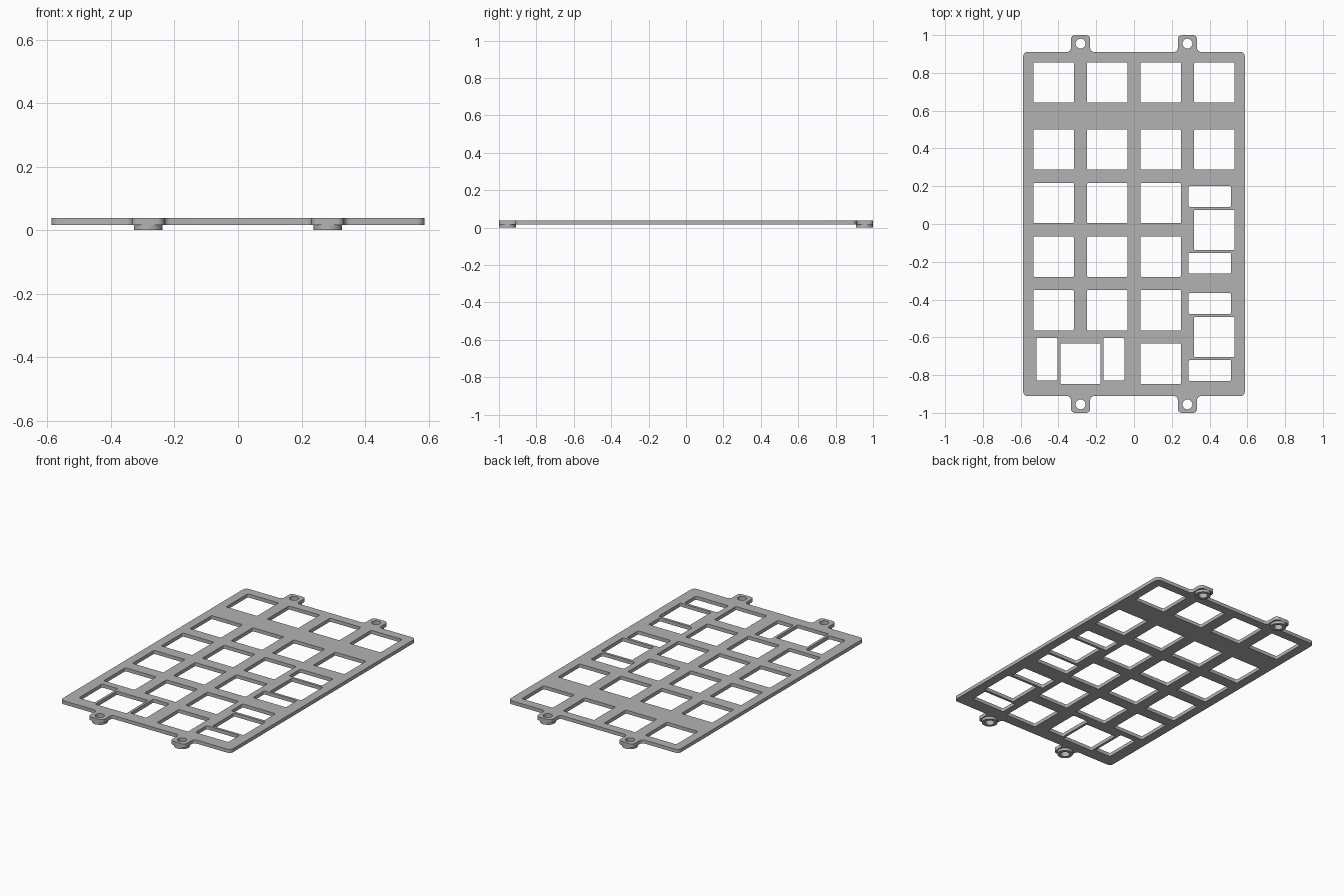
import bpy, bmesh, math
from mathutils import Vector

cube = bpy.data.objects.get("Cube")
if cube:
    bpy.data.objects.remove(cube, do_unlink=True)

grey = bpy.data.materials.new("plate_grey")
grey.use_nodes = True
colour = (0.45, 0.45, 0.45, 1)
grey.diffuse_color = colour
grey.node_tree.nodes["Principled BSDF"].inputs["Base Color"].default_value = colour

Z_PLATE, Z_TOP = 0.016, 0.038
PITCH = 0.2835
TAB_X, TAB_Y = 0.283, 0.955


def fillet(corners, steps=6):
    """Round every right-angled corner given as (x, y, radius)."""
    out = []
    for i, (x, y, r) in enumerate(corners):
        p = Vector((x, y))
        u = (Vector(corners[i - 1][:2]) - p).normalized()
        v = (Vector(corners[(i + 1) % len(corners)][:2]) - p).normalized()
        for k in range(steps + 1):
            t = math.pi / 2 * k / steps
            out.append(p + r * (u * (1 - math.sin(t)) + v * (1 - math.cos(t))))
    return out


def rect(x, y, w, h, r):
    return fillet([(x + sx * w / 2, y + sy * h / 2, r)
                   for sx, sy in ((1, 1), (-1, 1), (-1, -1), (1, -1))], 4)


def circle(x, y, r, n=32):
    return [Vector((x + r * math.cos(2 * math.pi * k / n),
                    y + r * math.sin(2 * math.pi * k / n))) for k in range(n)]


def extrude_loops(name, loops, z0, z1):
    """Fill nested outlines (inner loops are holes) and extrude from z0 to z1."""
    curve = bpy.data.curves.new(name, "CURVE")
    curve.dimensions = "2D"
    curve.fill_mode = "BOTH"
    curve.extrude = (z1 - z0) / 2
    for loop in loops:
        spline = curve.splines.new("POLY")
        spline.points.add(len(loop) - 1)
        for point, co in zip(spline.points, loop):
            point.co = (co.x, co.y, 0, 1)
        spline.use_cyclic_u = True
    temp = bpy.data.objects.new(name + "_outline", curve)
    bpy.context.collection.objects.link(temp)
    bpy.context.view_layer.update()
    mesh = bpy.data.meshes.new_from_object(
        temp.evaluated_get(bpy.context.evaluated_depsgraph_get()))
    bpy.data.objects.remove(temp, do_unlink=True)
    bm = bmesh.new()
    bm.from_mesh(mesh)
    bmesh.ops.remove_doubles(bm, verts=bm.verts, dist=1e-5)
    bmesh.ops.translate(bm, verts=bm.verts, vec=(0, 0, (z0 + z1) / 2))
    bmesh.ops.recalc_face_normals(bm, faces=bm.faces)
    bm.to_mesh(mesh)
    bm.free()
    mesh.materials.clear()
    mesh.materials.append(grey)
    obj = bpy.data.objects.new(name, mesh)
    bpy.context.collection.objects.link(obj)
    bpy.ops.object.select_all(action="DESELECT")
    obj.select_set(True)
    bpy.context.view_layer.objects.active = obj
    bpy.ops.object.shade_smooth_by_angle(angle=math.radians(30))
    return obj


# Plate outline: one quadrant with its screw tab, mirrored to all four
quadrant = [(0.587, 0.911, 0.025), (TAB_X + 0.051, 0.911, 0.02),
            (TAB_X + 0.051, 1, 0.022), (TAB_X - 0.051, 1, 0.022),
            (TAB_X - 0.051, 0.911, 0.02)]
upper = quadrant + [(-x, y, r) for x, y, r in reversed(quadrant)]
outline = fillet(upper + [(x, -y, r) for x, y, r in reversed(upper)])

# Key openings
cols = [(i - 1.5) * PITCH for i in range(4)]
rows = [0.394 - i * PITCH for i in range(5)]
keys = [(x, 0.749) for x in cols] + [(x, rows[0]) for x in cols]
keys += [(x, y) for x in cols[:3] for y in rows[1:4]]
keys.append((cols[2], rows[4]))
wide_key = ((cols[0] + cols[1]) / 2, rows[4])
tall_keys = [(cols[3], (rows[i] + rows[i + 1]) / 2) for i in (1, 3)]
keys += [wide_key] + tall_keys
holes = [rect(x, y, 0.213, 0.213, 0.005) for x, y in keys]

# Stabiliser slots beside the double-size keys
for s in (-1, 1):
    holes.append(rect(wide_key[0] + s * 0.177, wide_key[1] + 0.024,
                      0.11, 0.227, 0.009))
    for x, y in tall_keys:
        holes.append(rect(x - 0.024, y + s * 0.177, 0.227, 0.11, 0.009))

# Screw holes
tabs = [(sx * TAB_X, sy * TAB_Y) for sx in (-1, 1) for sy in (-1, 1)]
holes += [circle(x, y, 0.026) for x, y in tabs]

extrude_loops("key_plate", [outline] + holes, Z_PLATE, Z_TOP)

# Standoff rings under the tabs
for (x, y), name in zip(tabs, ("front_right", "back_right", "front_left", "back_left")):
    extrude_loops(name + "_standoff",
                  [circle(x, y, 0.045), circle(x, y, 0.026)], 0, Z_PLATE)
